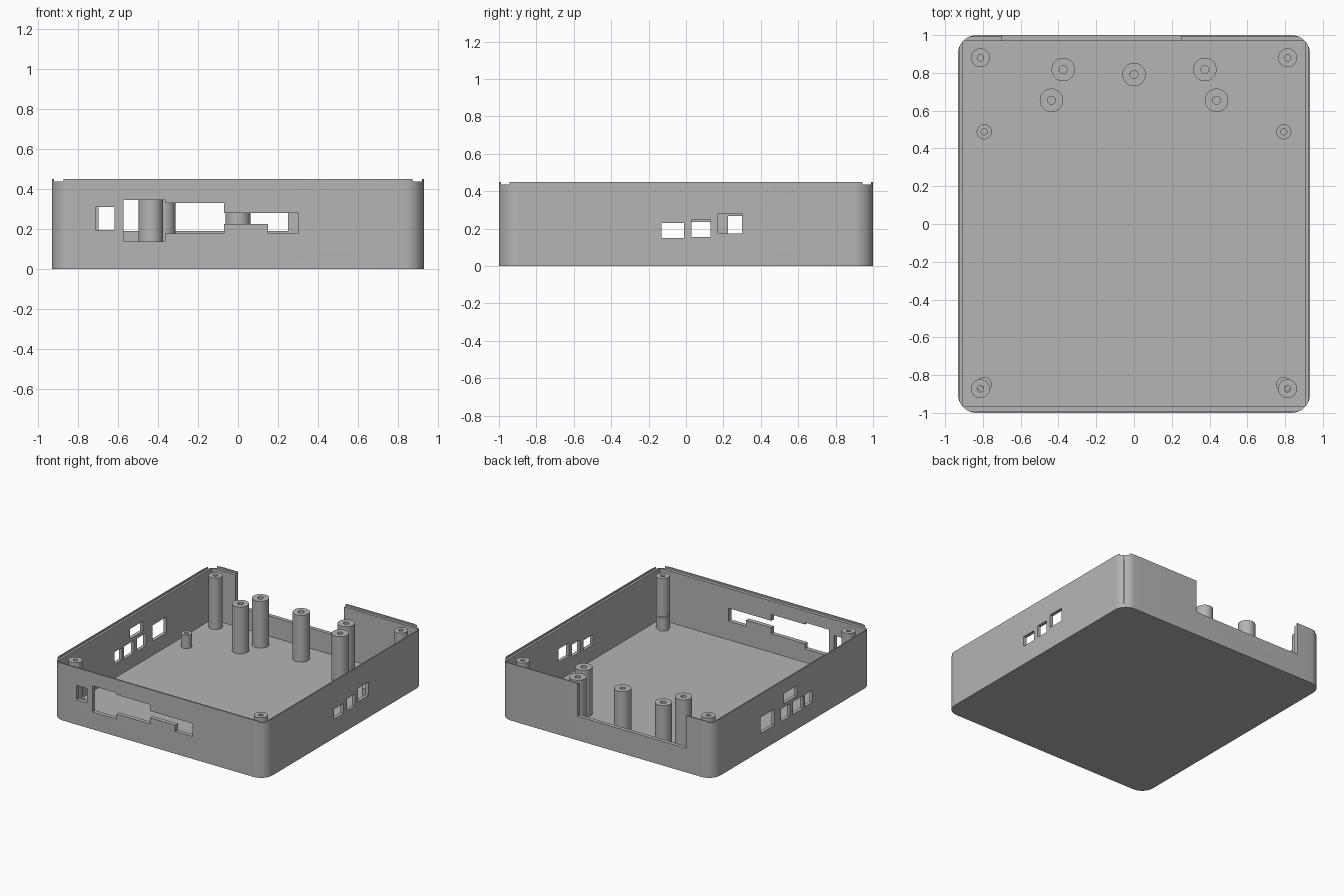
import bpy
import bmesh
import math

# Start without the default cube
if "Cube" in bpy.data.objects:
    bpy.data.objects.remove(bpy.data.objects["Cube"], do_unlink=True)

HALF_X, HALF_Y, HEIGHT, RADIUS = 0.932, 1.0, 0.45, 0.1
FLOOR, LEDGE = 0.03, 0.437

grey = bpy.data.materials.new("plain grey")
grey.use_nodes = True
grey.diffuse_color = (0.46, 0.46, 0.46, 1)
grey.node_tree.nodes["Principled BSDF"].inputs["Base Color"].default_value = grey.diffuse_color


def make_object(name, bm):
    bmesh.ops.recalc_face_normals(bm, faces=bm.faces)
    mesh = bpy.data.meshes.new(name)
    bm.to_mesh(mesh)
    bm.free()
    mesh.materials.append(grey)
    obj = bpy.data.objects.new(name, mesh)
    bpy.context.collection.objects.link(obj)
    return obj


def extrude_profile(name, points, offset):
    """Solid made by pushing a closed 3D outline along an offset."""
    bm = bmesh.new()
    face = bm.faces.new([bm.verts.new(p) for p in points])
    moved = bmesh.ops.extrude_face_region(bm, geom=[face])["geom"]
    bmesh.ops.translate(bm, vec=offset,
                        verts=[v for v in moved if isinstance(v, bmesh.types.BMVert)])
    return make_object(name, bm)


def box(name, x0, x1, y0, y1, z0, z1):
    outline = [(x0, y0, z0), (x1, y0, z0), (x1, y1, z0), (x0, y1, z0)]
    return extrude_profile(name, outline, (0, 0, z1 - z0))


def select_only(obj):
    bpy.ops.object.select_all(action='DESELECT')
    obj.select_set(True)
    bpy.context.view_layer.objects.active = obj


def cut(target, cutter):
    """Subtract the cutter, then discard it."""
    mod = target.modifiers.new("cut", 'BOOLEAN')
    mod.operation = 'DIFFERENCE'
    mod.solver = 'EXACT'
    mod.object = cutter
    select_only(target)
    bpy.ops.object.modifier_apply(modifier=mod.name)
    bpy.data.objects.remove(cutter, do_unlink=True)


def smooth(obj):
    select_only(obj)
    bpy.ops.object.shade_smooth_by_angle(angle=math.radians(30))


# Outer body with rounded vertical corners
outline = []
steps = 12
for quarter, (sx, sy) in enumerate([(1, 1), (-1, 1), (-1, -1), (1, -1)]):
    for i in range(steps + 1):
        a = math.pi / 2 * (quarter + i / steps)
        outline.append((sx * (HALF_X - RADIUS) + RADIUS * math.cos(a),
                        sy * (HALF_Y - RADIUS) + RADIUS * math.sin(a), 0))
tray = extrude_profile("enclosure_tray", outline, (0, 0, HEIGHT))

# Square-cornered interior and the shallow ledge inside the rim
cut(tray, box("interior", -0.905, 0.905, -0.966, 0.969, FLOOR, 0.6))
lip = 0.01
cut(tray, box("rim_ledge", lip - HALF_X, HALF_X - lip, lip - HALF_Y, HALF_Y - lip, LEDGE, 0.6))

# Wide opening in the back wall
cut(tray, box("back_opening", -0.7, 0.25, 0.9, 1.1, 0.19, 0.6))

# Front openings: a small port and a stepped slot
cut(tray, box("small_port", -0.715, -0.62, -1.1, -0.9, 0.195, 0.31))
slot = [(-0.575, 0.137), (-0.365, 0.137), (-0.365, 0.177), (-0.07, 0.177),
        (-0.07, 0.226), (0.15, 0.226), (0.15, 0.177), (0.303, 0.177),
        (0.303, 0.28), (-0.07, 0.28), (-0.07, 0.33), (-0.365, 0.33),
        (-0.365, 0.345), (-0.575, 0.345)]
cut(tray, extrude_profile("stepped_slot", [(x, -1.1, z) for x, z in slot], (0, 0.2, 0)))

# Side ports: y range and z range
left_ports = [(-0.13, -0.01, 0.15, 0.23), (0.03, 0.13, 0.155, 0.25), (0.17, 0.3, 0.175, 0.28)]
right_ports = [(0.225, 0.4, 0.14, 0.267), (-0.055, 0.105, 0.265, 0.345),
               (0.03, 0.14, 0.135, 0.236), (-0.135, -0.01, 0.135, 0.236),
               (-0.25, -0.16, 0.14, 0.236)]
for side, ports in ((1, left_ports), (-1, right_ports)):
    x0, x1 = sorted((side * 0.87, side * 1.1))
    for y0, y1, z0, z1 in ports:
        cut(tray, box("side_port", x0, x1, y0, y1, z0, z1))
smooth(tray)


def post(name, x, y, radius, hole, top, sides=32):
    """Hollow screw post standing on the floor."""
    bm = bmesh.new()
    rings = []
    for r, z in ((radius, FLOOR - 0.01), (radius, top), (hole, top), (hole, FLOOR + 0.002)):
        rings.append([bm.verts.new((x + r * math.cos(2 * math.pi * i / sides),
                                    y + r * math.sin(2 * math.pi * i / sides), z))
                      for i in range(sides)])
    for low, high in zip(rings, rings[1:]):
        for i in range(sides):
            j = (i + 1) % sides
            bm.faces.new((low[i], low[j], high[j], high[i]))
    bm.faces.new(rings[0])
    bm.faces.new(rings[-1])
    smooth(make_object(name, bm))


# Mirrored pairs of posts, plus one tall post on the centre line
for side, label in ((1, "left"), (-1, "right")):
    post(f"back_corner_post_{label}", side * 0.813, 0.88, 0.05, 0.017, LEDGE)
    post(f"front_corner_post_{label}", side * 0.813, -0.872, 0.05, 0.017, LEDGE)
    post(f"back_short_post_{label}", side * 0.793, 0.488, 0.04, 0.016, 0.135)
    post(f"front_short_post_{label}", side * 0.793, -0.85, 0.04, 0.016, 0.135)
    post(f"outer_tall_post_{label}", side * 0.437, 0.655, 0.062, 0.021, 0.4)
    post(f"inner_tall_post_{label}", side * 0.375, 0.818, 0.062, 0.021, 0.4)
post("centre_tall_post", 0, 0.791, 0.062, 0.021, 0.4)
